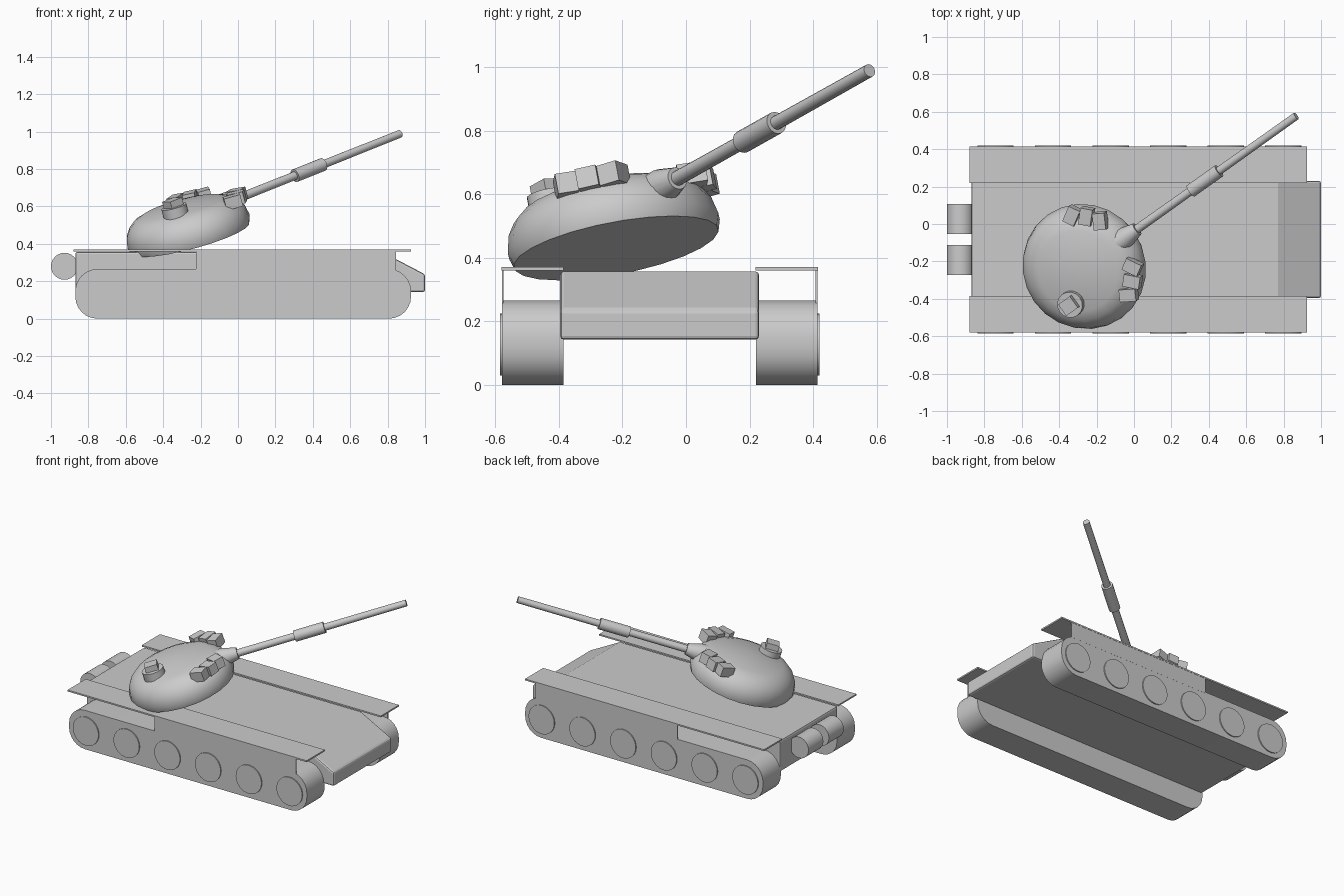
import bpy, bmesh
from math import radians, cos, sin, pi
from mathutils import Matrix, Vector

if "Cube" in bpy.data.objects:
    bpy.data.objects.remove(bpy.data.objects["Cube"])

MID = -0.083                       # hull centre line in y
TURRET = (Matrix.Translation((-0.255, -0.22, 0.43))
          @ Matrix.Rotation(radians(35.4), 4, 'Z')
          @ Matrix.Rotation(radians(-18), 4, 'Y'))


def finish(name, bm, matrix=Matrix(), bevel=0, smooth=False):
    bmesh.ops.recalc_face_normals(bm, faces=bm.faces)
    me = bpy.data.meshes.new(name)
    bm.to_mesh(me)
    bm.free()
    ob = bpy.data.objects.new(name, me)
    bpy.context.collection.objects.link(ob)
    ob.matrix_world = matrix
    if bevel:
        m = ob.modifiers.new("bevel", 'BEVEL')
        m.width, m.segments, m.limit_method = bevel, 2, 'ANGLE'
    if smooth:
        bpy.ops.object.select_all(action='DESELECT')
        ob.select_set(True)
        bpy.context.view_layer.objects.active = ob
        bpy.ops.object.shade_smooth_by_angle(angle=radians(35))
    return ob


def box(name, centre, size, matrix=Matrix(), bevel=0):
    bm = bmesh.new()
    bmesh.ops.create_cube(bm, size=1, matrix=Matrix.Translation(centre) @ Matrix.Diagonal((*size, 1)))
    return finish(name, bm, matrix, bevel)


def prism(name, pts, y0, y1, bevel=0, smooth=False):
    """Extrude an x-z outline from y0 to y1."""
    bm = bmesh.new()
    face = bm.faces.new([bm.verts.new((x, y0, z)) for x, z in pts])
    ext = bmesh.ops.extrude_face_region(bm, geom=[face])
    verts = [g for g in ext["geom"] if isinstance(g, bmesh.types.BMVert)]
    bmesh.ops.translate(bm, verts=verts, vec=(0, y1 - y0, 0))
    return finish(name, bm, bevel=bevel, smooth=smooth)


def lathe(name, profile, matrix=Matrix(), n=24):
    """Spin (radius, height) points around local z."""
    bm = bmesh.new()
    rings = [[bm.verts.new((r * cos(2 * pi * i / n), r * sin(2 * pi * i / n), z)) for i in range(n)]
             if r else [bm.verts.new((0, 0, z))] for r, z in profile]
    for a, b in zip(rings, rings[1:]):
        for i in range(n):
            j = (i + 1) % n
            quad = [a[i % len(a)], a[j % len(a)], b[j % len(b)], b[i % len(b)]]
            bm.faces.new(list(dict.fromkeys(quad)))
    return finish(name, bm, matrix, smooth=True)


ALONG_Y = Matrix.Rotation(radians(-90), 4, 'X')
ALONG_X = Matrix.Rotation(radians(90), 4, 'Y')

# Hull with sloped nose
prism("hull", [(-0.87, 0.142), (1.0, 0.142), (1.0, 0.237), (0.77, 0.357), (-0.87, 0.357)],
      MID - 0.313, MID + 0.313, bevel=0.012)

# Rounded track outline
R, X0, X1, H = 0.118, -0.87, 0.925, 0.265
track = [(cx + R * cos(radians(a0 + 15 * k)), cz + R * sin(radians(a0 + 15 * k)))
         for cx, cz, a0 in ((X1 - R, R, -90), (X1 - R, H - R, 0), (X0 + R, H - R, 90), (X0 + R, R, 180))
         for k in range(7)]

# Running gear and fenders on both sides
for side, s in (("right", -1), ("left", 1)):
    inner, outer = MID + s * 0.303, MID + s * 0.496
    prism(f"{side}_track", track, inner, outer, smooth=True)
    box(f"{side}_fender", (0.0225, MID + s * 0.4, 0.365), (1.805, 0.196, 0.01))
    box(f"{side}_skirt", (0.31, MID + s * 0.4935, 0.309), (1.07, 0.006, 0.106))
    for i in range(6):
        lathe(f"{side}_wheel_{i + 1}", [(0, -0.02), (0.097, -0.02), (0.097, 0.007), (0, 0.007)],
              Matrix.Translation((-0.74 + i * 0.3075, outer, 0.127))
              @ Matrix.Rotation(radians(-90 * s), 4, 'X'), 32)
    # Rear fuel drum
    lathe(f"{side}_fuel_drum", [(0, -0.08), (0.072, -0.08), (0.072, 0.08), (0, 0.08)],
          Matrix.Translation((-0.928, MID + s * 0.11, 0.28)) @ ALONG_Y)

# Tilted turret dome
lathe("turret", [(0, 0), (0.328, 0), (0.34, 0.04), (0.327, 0.095), (0.305, 0.13),
                 (0.27, 0.16), (0.22, 0.178), (0, 0.198)], TURRET)

# Gun: mantlet, barrel and sleeve
gun = TURRET @ Matrix.Translation((0, 0, 0.106)) @ ALONG_X
lathe("mantlet", [(0, 0.2), (0.06, 0.2), (0.058, 0.3), (0.036, 0.385), (0, 0.385)], gun, 16)
lathe("gun_barrel", [(0, 0.3), (0.024, 0.3), (0.021, 1.482), (0, 1.482)], gun, 16)
lathe("barrel_sleeve", [(0, 0.755), (0.036, 0.755), (0.036, 0.95), (0, 0.95)], gun, 16)

# Smoke launcher boxes fanned along the turret rim
for side, s in (("right", -1), ("left", 1)):
    for i, a in enumerate((30, 45, 60)):
        pos = Vector((0.3 * cos(radians(a)), s * 0.3 * sin(radians(a)), 0.157))
        box(f"{side}_smoke_launcher_{i + 1}", (0, 0, 0), (0.09, 0.067, 0.065),
            TURRET @ Matrix.Translation(pos) @ Matrix.Rotation(radians(s * (90 - a)), 4, 'Z'))

# Commander's hatch and sight
lathe("cupola", [(0, 0.13), (0.07, 0.13), (0.07, 0.222), (0, 0.222)],
      TURRET @ Matrix.Translation((-0.133, -0.122, 0)), 16)
box("cupola_sight", (-0.133, -0.122, 0.235), (0.08, 0.075, 0.05), TURRET)
